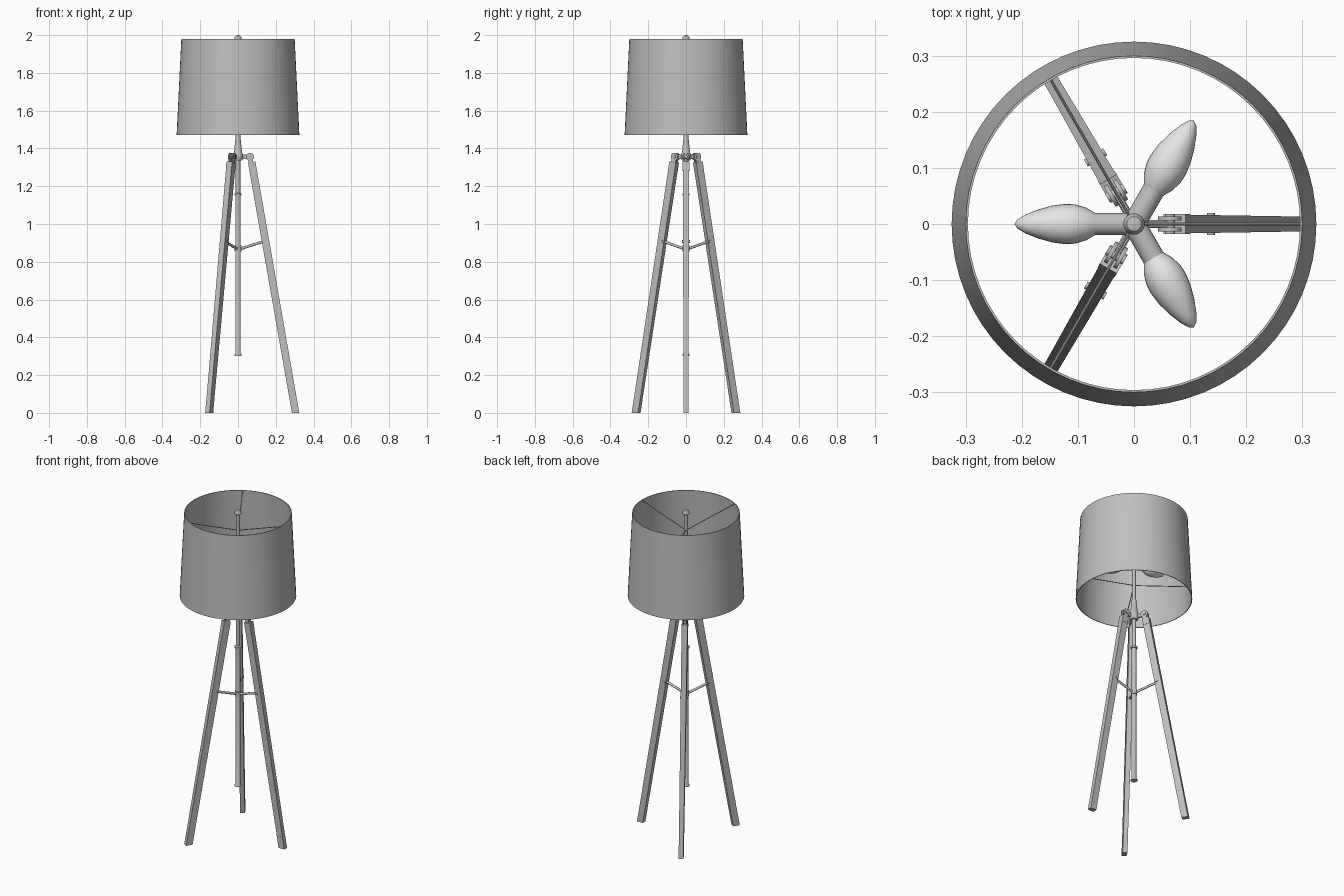
import bpy, bmesh, math
from mathutils import Vector, Matrix

cube = bpy.data.objects.get("Cube")
if cube:
    bpy.data.objects.remove(cube, do_unlink=True)


def material(name, value):
    mat = bpy.data.materials.new(name)
    mat.use_nodes = True
    color = (value, value, value, 1)
    mat.diffuse_color = color
    mat.node_tree.nodes["Principled BSDF"].inputs["Base Color"].default_value = color
    return mat


GREY = material("mid_grey", 0.52)
PALE = material("pale_glass", 0.78)


def finish(bm, name, mat=GREY, smooth=True):
    bmesh.ops.recalc_face_normals(bm, faces=bm.faces)
    mesh = bpy.data.meshes.new(name)
    bm.to_mesh(mesh)
    bm.free()
    mesh.materials.append(mat)
    obj = bpy.data.objects.new(name, mesh)
    bpy.context.collection.objects.link(obj)
    if smooth:
        bpy.ops.object.select_all(action="DESELECT")
        obj.select_set(True)
        bpy.context.view_layer.objects.active = obj
        bpy.ops.object.shade_smooth_by_angle(angle=math.radians(40))
    return obj


def lathe(name, profile, segments=32, matrix=Matrix(), mat=GREY):
    """Spin (radius, height) points about z, then place with the matrix."""
    bm = bmesh.new()
    verts = [bm.verts.new((r, 0, z)) for r, z in profile]
    edges = [bm.edges.new(pair) for pair in zip(verts, verts[1:])]
    bmesh.ops.spin(bm, geom=verts + edges, cent=(0, 0, 0), axis=(0, 0, 1),
                   angle=math.tau, steps=segments)
    bmesh.ops.remove_doubles(bm, verts=bm.verts, dist=0.00001)
    bm.transform(matrix)
    return finish(bm, name, mat)


def rod(name, start, end, radius, turn=Matrix(), segments=12):
    start, end = Vector(start), Vector(end)
    along = end - start
    place = turn @ Matrix.Translation(start) @ along.to_track_quat("Z", "Y").to_matrix().to_4x4()
    length = along.length
    return lathe(name, [(0, 0), (radius, 0), (radius, length), (0, length)], segments, place)


def block(name, size, center, turn):
    bm = bmesh.new()
    bmesh.ops.create_cube(bm, size=1)
    bm.transform(turn @ Matrix.Translation(center) @ Matrix.Diagonal((*size, 1)))
    return finish(bm, name, smooth=False)


def taper(name, low, high, turn):
    """Box between two sections given as (inner, outer, half width, z inner, z outer)."""
    bm = bmesh.new()
    rings = []
    for inner, outer, half, z_in, z_out in (low, high):
        rings.append([bm.verts.new(p) for p in ((inner, -half, z_in), (outer, -half, z_out),
                                                (outer, half, z_out), (inner, half, z_in))])
        bm.faces.new(rings[-1])
    for i in range(4):
        j = (i + 1) % 4
        bm.faces.new((rings[0][i], rings[0][j], rings[1][j], rings[1][i]))
    bm.transform(turn)
    return finish(bm, name, smooth=False)


# Drum shade, open at both ends
lathe("lamp_shade", [(0.325, 1.47), (0.30, 1.98), (0.296, 1.98), (0.321, 1.47), (0.325, 1.47)], 64)

# Centre column and its fittings
lathe("lower_pole", [(0, 0.30), (0.019, 0.30), (0.019, 0.308), (0.014, 0.315), (0.014, 1.15),
                     (0.019, 1.15), (0.019, 1.16), (0.012, 1.165), (0.012, 1.34), (0, 1.34)])
lathe("hub", [(0, 1.335), (0.02, 1.335), (0.026, 1.345), (0.026, 1.37), (0.021, 1.38),
              (0.013, 1.46), (0.011, 1.48), (0, 1.48)])
lathe("upper_pole", [(0, 1.47), (0.01, 1.47), (0.01, 1.97), (0, 1.97)])
lathe("finial", [(0, 1.963), (0.012, 1.965), (0.019, 1.975), (0.019, 1.986), (0.013, 1.996), (0, 2.0)])
lathe("brace_collar", [(0, 0.855), (0.018, 0.855), (0.018, 0.885), (0, 0.885)])
lathe("socket_hub", [(0, 1.675), (0.018, 1.68), (0.022, 1.70), (0.018, 1.72), (0, 1.725)])

TILT = (0.305 - 0.072) / 1.33


def section(z, half, square=False):
    """Leg cross-section at a height, level or square to the leg."""
    mid = 0.305 - TILT * z
    lean = 0.02 * TILT if square else 0
    return (mid - 0.0195, mid + 0.0195, half, z - lean, z + lean)


# Three legs with hinges, braces and shade arms
for k in range(3):
    turn = Matrix.Rotation(k * math.tau / 3, 4, "Z")
    taper("leg_foot", section(0, 0.0135), section(0.075, 0.0135), turn)
    taper("leg", section(0.075, 0.013), section(1.285, 0.0165, True), turn)
    taper("leg_cap", section(1.285, 0.0175, True), section(1.328, 0.0175, True), turn)

    # Hinge: hub tab, two fork cheeks and a cross bolt
    block("hinge_tab", (0.05, 0.01, 0.022), (0.04, 0, 1.356), turn)
    for side in (-1, 1):
        rod("hinge_cheek", (0.064, side * 0.006, 1.356), (0.064, side * 0.013, 1.356), 0.021, turn, 24)
        block("hinge_neck", (0.024, 0.007, 0.03), (0.068, side * 0.0095, 1.335), turn)
    rod("hinge_bolt", (0.064, -0.018, 1.356), (0.064, 0.018, 1.356), 0.009, turn)

    # Folding brace and its pin
    rod("brace", (0.01, 0, 0.868), (0.135, 0, 0.907), 0.007, turn)
    rod("brace_pin", (0.137, -0.02, 0.907), (0.137, 0.02, 0.907), 0.007, turn)

    # Wire arms holding the shade at both rims
    rod("upper_shade_arm", (0.008, 0, 1.875), (0.298, 0, 1.975), 0.0025, turn, 8)
    rod("lower_shade_arm", (0.008, 0, 1.555), (0.321, 0, 1.485), 0.0025, turn, 8)

# Three candle bulbs pointing outward between the legs
for k in range(3):
    place = (Matrix.Translation((0, 0, 1.70)) @ Matrix.Rotation(math.pi / 3 + k * math.tau / 3, 4, "Z")
             @ Matrix.Rotation(math.pi / 2, 4, "Y"))
    lathe("bulb_socket", [(0, 0.01), (0.02, 0.01), (0.02, 0.07), (0, 0.07)], 24, place)
    lathe("bulb", [(0, 0.07), (0.02, 0.07), (0.029, 0.085), (0.035, 0.105), (0.036, 0.122),
                   (0.033, 0.145), (0.026, 0.17), (0.017, 0.193), (0.008, 0.208), (0, 0.213)],
          24, place, PALE)
